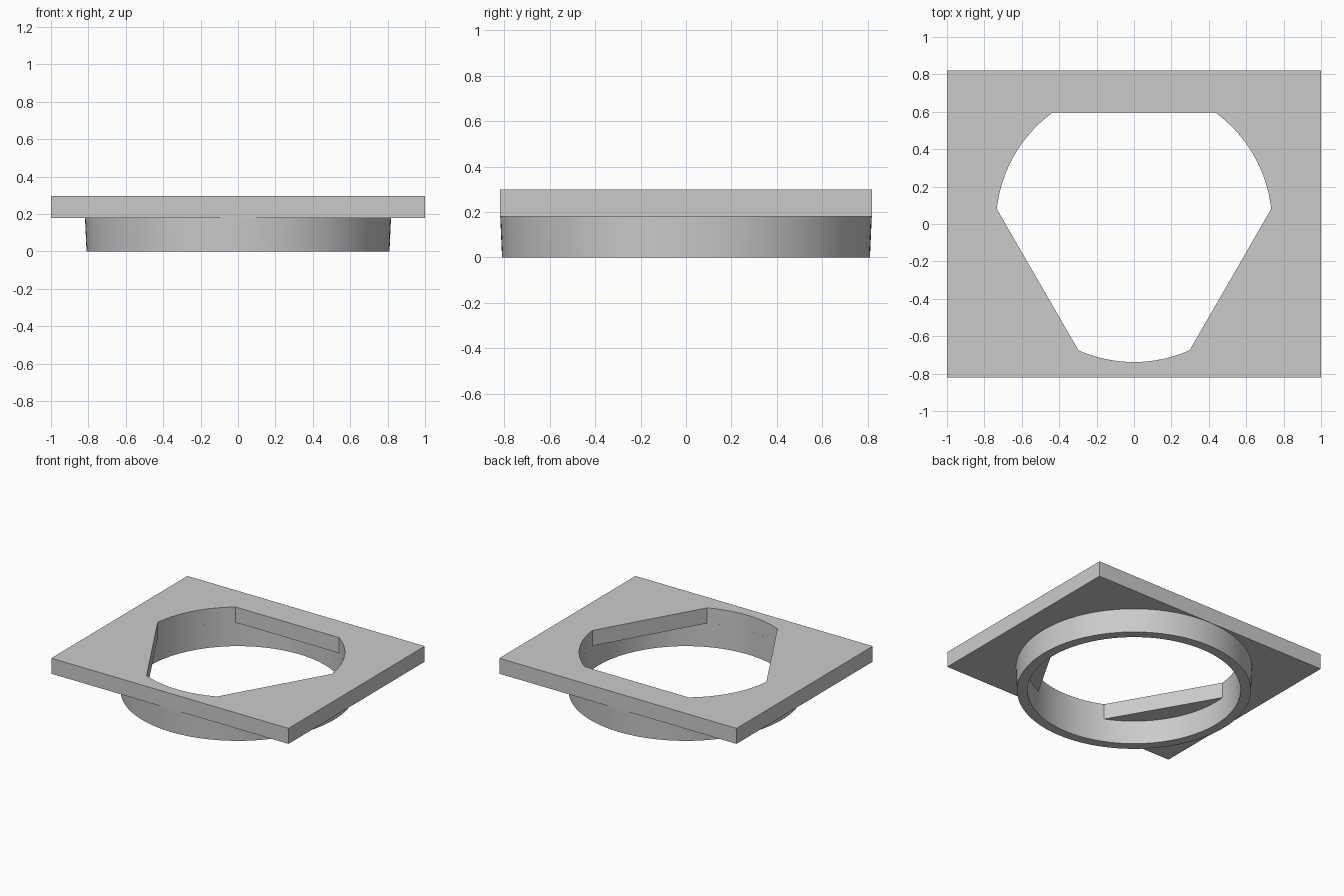
import bpy, bmesh
from math import sin, cos, acos, pi, radians

if "Cube" in bpy.data.objects:
    bpy.data.objects.remove(bpy.data.objects["Cube"], do_unlink=True)

HALF_X, HALF_Y = 1.0, 0.82
PLATE_BOTTOM, PLATE_TOP = 0.18, 0.298
BORE = 0.738                      # inner radius of collar and opening
FLAT = 0.595                      # distance from centre to each tab edge
COLLAR_LOW, COLLAR_HIGH = 0.81, 0.818
SEGMENTS = 120

grey = bpy.data.materials.new("plain grey")
grey.use_nodes = True
colour = (0.6, 0.6, 0.6, 1)
grey.diffuse_color = colour
grey.node_tree.nodes["Principled BSDF"].inputs["Base Color"].default_value = colour


def finish(name, bm):
    bmesh.ops.recalc_face_normals(bm, faces=bm.faces)
    mesh = bpy.data.meshes.new(name)
    bm.to_mesh(mesh)
    bm.free()
    mesh.materials.append(grey)
    obj = bpy.data.objects.new(name, mesh)
    bpy.context.collection.objects.link(obj)
    bpy.ops.object.select_all(action='DESELECT')
    obj.select_set(True)
    bpy.context.view_layer.objects.active = obj
    bpy.ops.object.shade_smooth_by_angle(angle=radians(20))
    return obj


# Opening outline: three arcs joined by three straight tab edges
half_chord = acos(FLAT / BORE)
opening = []
for tab in range(3):
    start = pi / 2 + tab * 2 * pi / 3 + half_chord
    sweep = 2 * pi / 3 - 2 * half_chord
    steps = 20
    for i in range(steps + 1):
        a = start + sweep * i / steps
        opening.append((BORE * cos(a), BORE * sin(a)))

# Rectangular plate with the opening, filled flat and then extruded
bm = bmesh.new()
rectangle = [(sx * HALF_X, sy * HALF_Y) for sx, sy in ((-1, -1), (1, -1), (1, 1), (-1, 1))]
edges = []
for outline in (rectangle, opening):
    verts = [bm.verts.new((x, y, PLATE_BOTTOM)) for x, y in outline]
    edges += [bm.edges.new((v, verts[i - 1])) for i, v in enumerate(verts)]
bmesh.ops.triangle_fill(bm, edges=edges, use_beauty=True)
top = bmesh.ops.extrude_face_region(bm, geom=bm.faces[:], use_keep_orig=True)
for v in top["geom"]:
    if isinstance(v, bmesh.types.BMVert):
        v.co.z = PLATE_TOP
finish("mounting_plate", bm)

# Slightly tapered round collar under the plate
bm = bmesh.new()
section = [(BORE, 0), (COLLAR_LOW, 0), (COLLAR_HIGH, PLATE_BOTTOM), (BORE, PLATE_BOTTOM)]
rings = []
for i in range(SEGMENTS):
    a = 2 * pi * i / SEGMENTS
    rings.append([bm.verts.new((r * cos(a), r * sin(a), z)) for r, z in section])
for i, ring in enumerate(rings):
    before = rings[i - 1]
    for j in range(4):
        bm.faces.new((before[j - 1], before[j], ring[j], ring[j - 1]))
finish("collar", bm)
